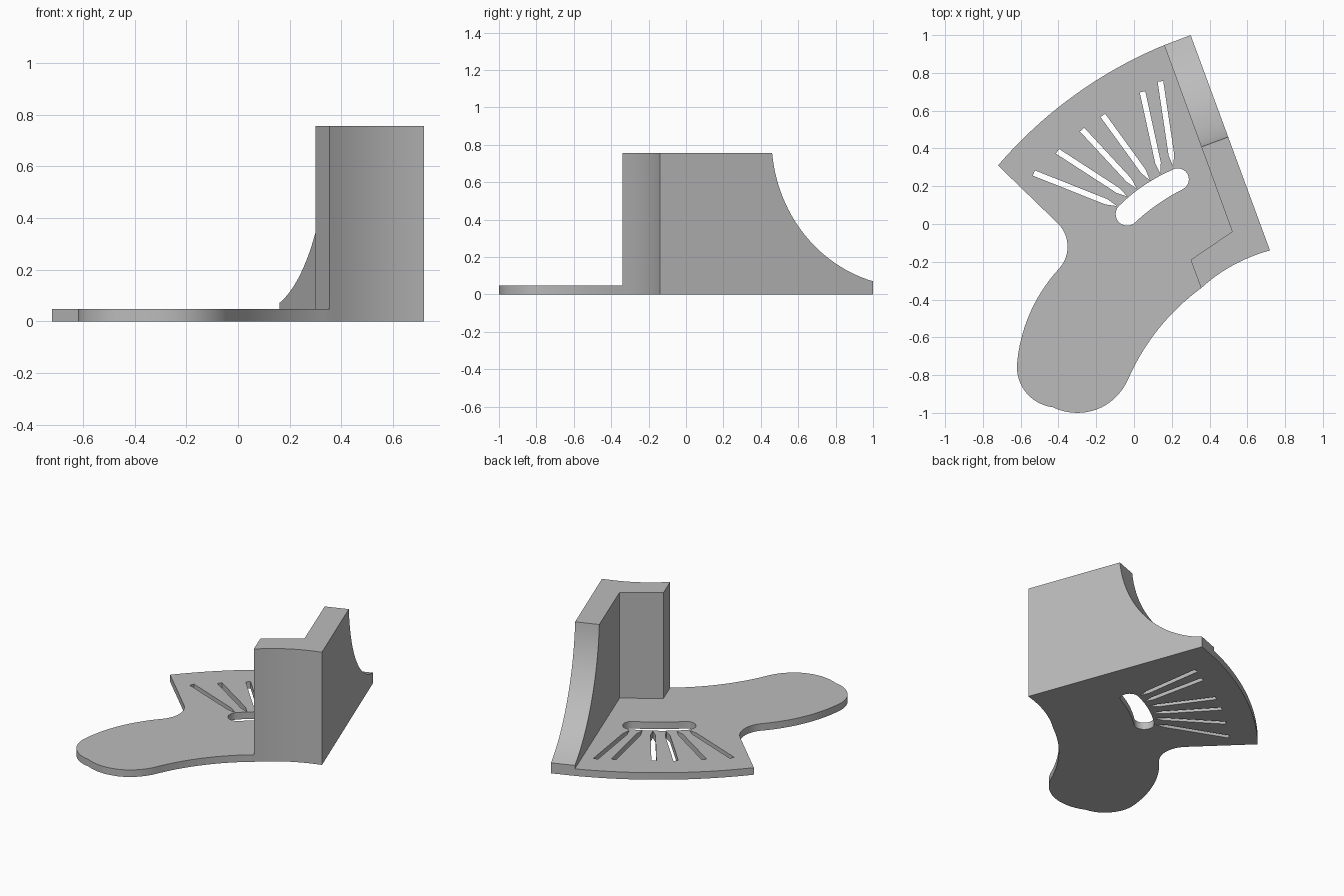
import bpy, bmesh, math
from mathutils import Vector, Matrix

if "Cube" in bpy.data.objects:
    bpy.data.objects.remove(bpy.data.objects["Cube"])

THICK, TOP = 0.047, 0.755

grey = bpy.data.materials.new("plain grey")
grey.diffuse_color = (0.5, 0.5, 0.5, 1)
grey.use_nodes = True
grey.node_tree.nodes["Principled BSDF"].inputs["Base Color"].default_value = grey.diffuse_color


def arc(a, b, c, n=16):
    """Points on the circle from a through b to c, leaving out c."""
    (ax, ay), (bx, by), (cx, cy) = a, b, c
    d = 2 * (ax * (by - cy) + bx * (cy - ay) + cx * (ay - by))
    a2, b2, c2 = ax * ax + ay * ay, bx * bx + by * by, cx * cx + cy * cy
    ox = (a2 * (by - cy) + b2 * (cy - ay) + c2 * (ay - by)) / d
    oy = (a2 * (cx - bx) + b2 * (ax - cx) + c2 * (bx - ax)) / d
    r = math.hypot(ax - ox, ay - oy)
    t0, tb, t1 = (math.atan2(y - oy, x - ox) for x, y in (a, b, c))
    sweep = (t1 - t0) % math.tau
    if (tb - t0) % math.tau > sweep:
        sweep -= math.tau
    pts = [(ox + r * math.cos(t0 + sweep * i / n),
            oy + r * math.sin(t0 + sweep * i / n)) for i in range(n)]
    pts[0] = a
    return pts


def prism(name, pts, z0, z1, matrix=Matrix()):
    """Extrude a closed 2D outline from z0 to z1."""
    bm = bmesh.new()
    face = bm.faces.new([bm.verts.new((x, y, z0)) for x, y in pts])
    ext = bmesh.ops.extrude_face_region(bm, geom=[face])
    moved = [v for v in ext["geom"] if isinstance(v, bmesh.types.BMVert)]
    bmesh.ops.translate(bm, verts=moved, vec=(0, 0, z1 - z0))
    bm.transform(matrix)
    bmesh.ops.recalc_face_normals(bm, faces=bm.faces)
    mesh = bpy.data.meshes.new(name)
    bm.to_mesh(mesh)
    bm.free()
    mesh.materials.append(grey)
    ob = bpy.data.objects.new(name, mesh)
    bpy.context.collection.objects.link(ob)
    return ob


def combine(ob, other, operation):
    """Apply a boolean and remove the helper."""
    mod = ob.modifiers.new("bool", "BOOLEAN")
    mod.operation, mod.solver, mod.object = operation, "EXACT", other
    bpy.context.view_layer.objects.active = ob
    bpy.ops.object.modifier_apply(modifier=mod.name)
    bpy.data.objects.remove(other)


# Corners shared by the wall and the plate
back_out, back_in = (0.30, 1.0), (0.16, 0.947)
inner, step, front_in, front_out = (0.52, -0.04), (0.30, -0.19), (0.355, -0.34), (0.72, -0.14)

# Flat plate with a rounded paddle
outline = [front_in, step, inner]
outline += arc(back_in, (-0.30, 0.693), (-0.72, 0.31), 20)
outline += [(-0.72, 0.31)]
outline += arc((-0.40, 0.0), (-0.352, -0.11), (-0.40, -0.24), 14)
outline += arc((-0.40, -0.24), (-0.55, -0.47), (-0.62, -0.75), 16)
outline += arc((-0.62, -0.75), (-0.565, -0.90), (-0.43, -0.97), 12)
outline += arc((-0.43, -0.97), (-0.30, -1.0), (-0.17, -0.97), 8)
outline += arc((-0.17, -0.97), (-0.09, -0.91), (-0.03, -0.82), 8)
outline += arc((-0.03, -0.82), (0.13, -0.555), front_in, 18)
plate = prism("plate", outline, 0, THICK)

# Curved slot
slot = arc((-0.08, 0.095), (0.055, 0.206), (0.20, 0.285), 10)
slot += arc((0.20, 0.285), (0.283, 0.265), (0.26, 0.185), 12)
slot += arc((0.26, 0.185), (0.137, 0.113), (0.0, 0.003), 10)
slot += arc((0.0, 0.003), (-0.083, 0.013), (-0.08, 0.095), 12)
combine(plate, prism("slot_cutter", slot, -0.1, 0.2), "DIFFERENCE")

# Fan of slits, each pointed towards the slot
for tail, tip in [((-0.53, 0.27), (-0.09, 0.095)), ((-0.405, 0.385), (-0.035, 0.145)),
                  ((-0.275, 0.50), (0.015, 0.187)), ((-0.165, 0.575), (0.085, 0.23)),
                  ((0.045, 0.70), (0.14, 0.265)), ((0.14, 0.755), (0.207, 0.305))]:
    a, b = Vector(tail), Vector(tip)
    along = (b - a).normalized()
    side = Vector((-along.y, along.x)) * 0.015
    neck = b - along * 0.06
    slit = [a + side, a - side, neck - side, b, neck + side]
    combine(plate, prism("slit_cutter", slit, -0.1, 0.2), "DIFFERENCE")

# Upright L-shaped wall
footprint = arc(front_in, (0.525, -0.218), front_out, 12)
footprint += [front_out, back_out, back_in, inner, step]
wall = prism("wall", footprint, 0, TOP)

# Concave sweep down the back end of the wall
run = (Vector(back_out) - Vector(front_out)).to_3d().normalized()
up = Vector((0, 0, 1))
across = run.cross(up)
frame = Matrix((run, up, across)).transposed().to_4x4()
frame.translation = Vector(front_out).to_3d()
sweep = arc((0.64, TOP), (0.80, 0.35), (1.215, 0.07), 24)
sweep += [(1.215, 0.07), (1.5, 0.03), (1.5, 1.0), (0.64, 1.0)]
combine(wall, prism("sweep_cutter", sweep, -0.5, 0.5, frame), "DIFFERENCE")

# Join into one body and merge flat faces
combine(plate, wall, "UNION")
plate.name = "bracket"
bm = bmesh.new()
bm.from_mesh(plate.data)
bmesh.ops.remove_doubles(bm, verts=bm.verts, dist=0.0005)
bmesh.ops.dissolve_limit(bm, angle_limit=0.005, verts=bm.verts, edges=bm.edges)
bm.to_mesh(plate.data)
bm.free()
plate.select_set(True)
bpy.context.view_layer.objects.active = plate
bpy.ops.object.shade_smooth_by_angle(angle=math.radians(25))
